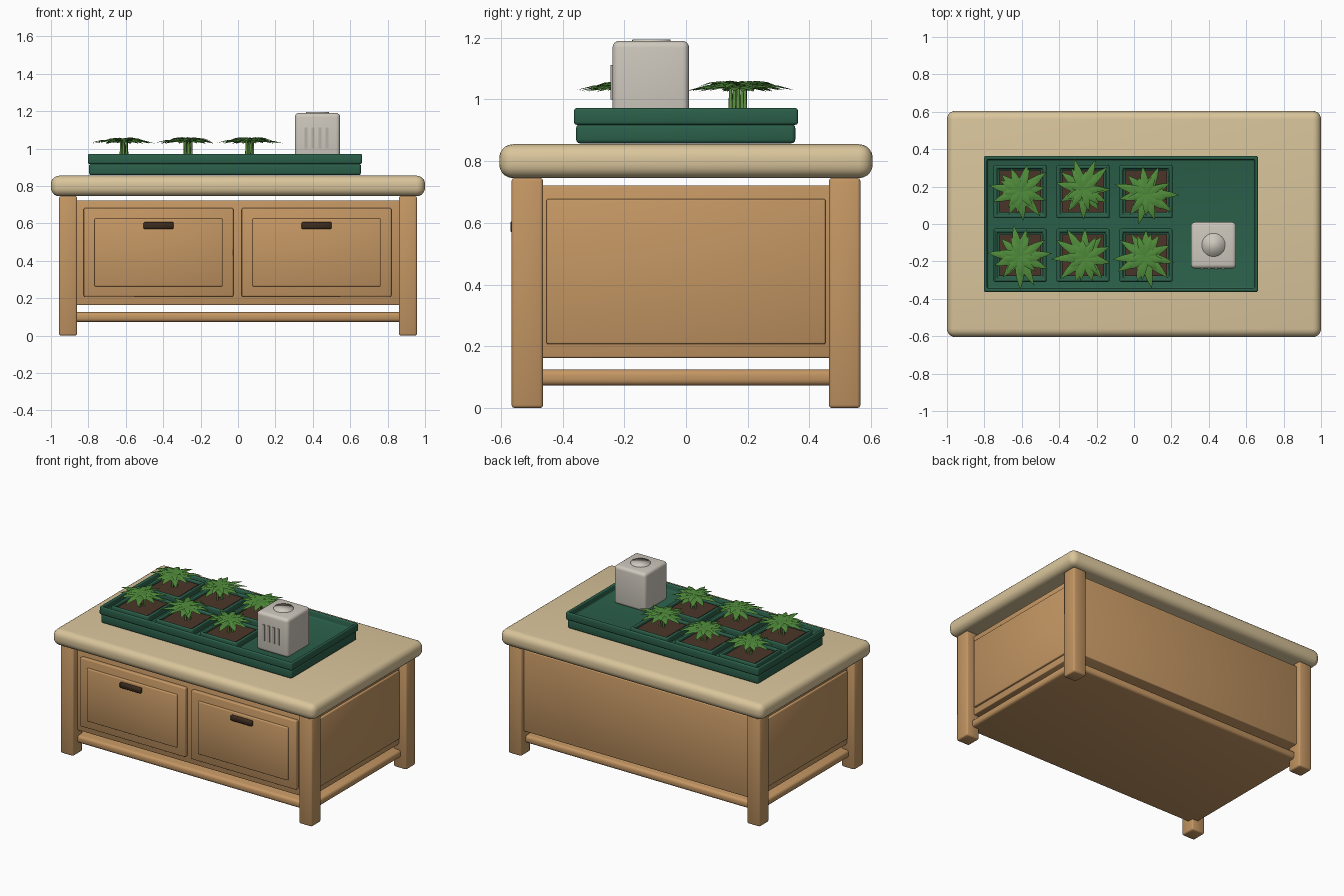
import bpy, bmesh, math, random
from mathutils import Vector, Matrix

if "Cube" in bpy.data.objects:
    bpy.data.objects.remove(bpy.data.objects["Cube"])

random.seed(4)


def mat(name, rgb):
    m = bpy.data.materials.new(name)
    m.diffuse_color = (*rgb, 1)
    m.use_nodes = True
    m.node_tree.nodes["Principled BSDF"].inputs["Base Color"].default_value = m.diffuse_color
    return m


WOOD = mat("warm wood", (0.55, 0.305, 0.125))
TOP = mat("pale wood", (0.70, 0.56, 0.33))
GREEN = mat("tray green", (0.024, 0.115, 0.068))
SOIL = mat("soil brown", (0.07, 0.036, 0.022))
LEAF = mat("leaf green", (0.08, 0.26, 0.043))
STEM = mat("stem green", (0.12, 0.31, 0.06))
CASE = mat("warm grey", (0.62, 0.58, 0.51))
VENT = mat("vent grey", (0.47, 0.44, 0.38))
DARK = mat("dark handle", (0.045, 0.024, 0.013))


def finish(name, bm, material, angle=50):
    me = bpy.data.meshes.new(name)
    bm.to_mesh(me)
    bm.free()
    me.materials.append(material)
    me.shade_smooth()
    me.set_sharp_from_angle(angle=math.radians(angle))
    ob = bpy.data.objects.new(name, me)
    bpy.context.collection.objects.link(ob)
    return ob


def box(name, x, y, z, material, bevel=0.0, seg=2, recess=None):
    """Box from (min, max) ranges; recess = (direction, border, depth)."""
    bm = bmesh.new()
    bmesh.ops.create_cube(bm, size=1)
    for v in bm.verts:
        v.co = [r[0] + (c + 0.5) * (r[1] - r[0]) for r, c in zip((x, y, z), v.co)]
    bm.normal_update()
    if recess:
        d, border, depth = Vector(recess[0]), recess[1], recess[2]
        face = max(bm.faces, key=lambda f: f.normal.dot(d))
        bmesh.ops.inset_region(bm, faces=[face], thickness=border)
        bmesh.ops.inset_region(bm, faces=[face], thickness=0.002)
        bmesh.ops.translate(bm, verts=face.verts[:], vec=-d * depth)
    if bevel:
        sharp = [e for e in bm.edges if e.calc_face_angle(0) > 0.5]
        bmesh.ops.bevel(bm, geom=sharp, offset=bevel, segments=seg, profile=0.5,
                        affect='EDGES', clamp_overlap=True)
    return finish(name, bm, material)


# Table: top, legs, cabinet, lower shelf
box("table_top", (-1, 1), (-0.605, 0.605), (0.745, 0.855), TOP, 0.045, 5)
for sx, nx in ((-1, "left"), (1, "right")):
    for sy, ny in ((-1, "front"), (1, "back")):
        box(f"{ny}_{nx}_leg", sorted((sx * 0.86, sx * 0.957)),
            sorted((sy * 0.463, sy * 0.565)), (0, 0.746), WOOD, 0.01)
box("cabinet_body", (-0.9, 0.9), (-0.515, 0.535), (0.163, 0.722), WOOD, 0.005, 2)
box("lower_shelf", (-0.915, 0.915), (-0.515, 0.515), (0.073, 0.125), WOOD, 0.018, 3)
for s, n in ((-1, "left"), (1, "right")):
    box(f"{n}_side_panel", sorted((s * 0.89, s * 0.915)), (-0.452, 0.452),
        (0.207, 0.678), WOOD, 0.006)

# Drawer fronts with raised panels and dark handles
for cx, n in ((-0.425, "left"), (0.42, "right")):
    box(f"{n}_drawer", (cx - 0.4, cx + 0.4), (-0.54, -0.505), (0.208, 0.682), WOOD, 0.007)
    box(f"{n}_drawer_panel", (cx - 0.343, cx + 0.343), (-0.552, -0.53), (0.262, 0.626),
        WOOD, 0.007)
    box(f"{n}_handle", (cx - 0.08, cx + 0.08), (-0.569, -0.545), (0.57, 0.606),
        DARK, 0.004, 1)

# Two-tier planting tray
box("tray_base", (-0.796, 0.657), (-0.356, 0.354), (0.858, 0.92), GREEN, 0.012, 3)
box("tray_rim", (-0.803, 0.663), (-0.363, 0.363), (0.918, 0.972), GREEN, 0.01, 3,
    ((0, 0, 1), 0.025, 0.044))


# Plant: stems plus two rings of folded, drooping pointed leaves
def leaf(bm, length, width, lift, turn):
    rows = [(0, 0.18, 0), (0.4, 1, 0.006), (0.7, 0.65, 0.002), (1, 0, -0.012)]
    m = Matrix.Rotation(turn, 3, 'Z')
    mids, lefts, rights = [], [], []
    for t, w, z in rows:
        mids.append(bm.verts.new(m @ Vector((t * length, 0, z + lift))))
        if w:
            h = w * width / 2
            lefts.append(bm.verts.new(m @ Vector((t * length, h, z + lift - h * 0.3))))
            rights.append(bm.verts.new(m @ Vector((t * length, -h, z + lift - h * 0.3))))
    for i in range(2):
        bm.faces.new((mids[i], mids[i + 1], lefts[i + 1], lefts[i]))
        bm.faces.new((mids[i], rights[i], rights[i + 1], mids[i + 1]))
    bm.faces.new((mids[2], mids[3], lefts[2]))
    bm.faces.new((mids[2], rights[2], mids[3]))


def plant(n, x, y):
    bm = bmesh.new()
    for count, length, width, lift in ((11, 0.162, 0.05, 1.041), (9, 0.118, 0.04, 1.052)):
        start = random.random() * 6
        for i in range(count):
            leaf(bm, length * random.uniform(0.82, 1.12), width,
                 lift + random.uniform(-0.004, 0.003),
                 start + math.tau * (i + random.uniform(-0.2, 0.2)) / count)
    finish(f"leaves_{n}", bm, LEAF, 60).location = (x, y, 0)
    bm = bmesh.new()
    for k in range(3):
        a = k * math.tau / 3 + 0.5
        bmesh.ops.create_cone(bm, cap_ends=True, segments=8, radius1=0.007, radius2=0.005,
                              depth=0.1, matrix=Matrix.Translation(
                                  (0.017 * math.cos(a), 0.017 * math.sin(a), 0.996)))
    finish(f"stems_{n}", bm, STEM).location = (x, y, 0)


# Six cells with soil and plants
n = 0
for cy in (-0.167, 0.173):
    for cx in (-0.61, -0.273, 0.064):
        n += 1
        box(f"cell_{n}", (cx - 0.142, cx + 0.142), (cy - 0.142, cy + 0.142),
            (0.92, 0.969), GREEN, 0.01, 3, ((0, 0, 1), 0.027, 0.026))
        box(f"soil_{n}", (cx - 0.112, cx + 0.112), (cy - 0.112, cy + 0.112),
            (0.935, 0.957), SOIL)
        plant(n, cx + random.uniform(-0.005, 0.01), cy + random.uniform(-0.012, 0.012))

# Control unit with front vents and a flat round button
box("control_unit", (0.304, 0.546), (-0.238, 0.01), (0.925, 1.19), CASE, 0.022, 4)
for i in range(4):
    vx = 0.364 + i * 0.0375
    box(f"vent_{i + 1}", (vx - 0.008, vx + 0.008), (-0.244, -0.235), (1.0, 1.112), VENT)
bm = bmesh.new()
bmesh.ops.create_cone(bm, cap_ends=True, segments=32, radius1=0.063, radius2=0.062,
                      depth=0.02)
finish("button", bm, CASE, 180).location = (0.425, -0.112, 1.185)
